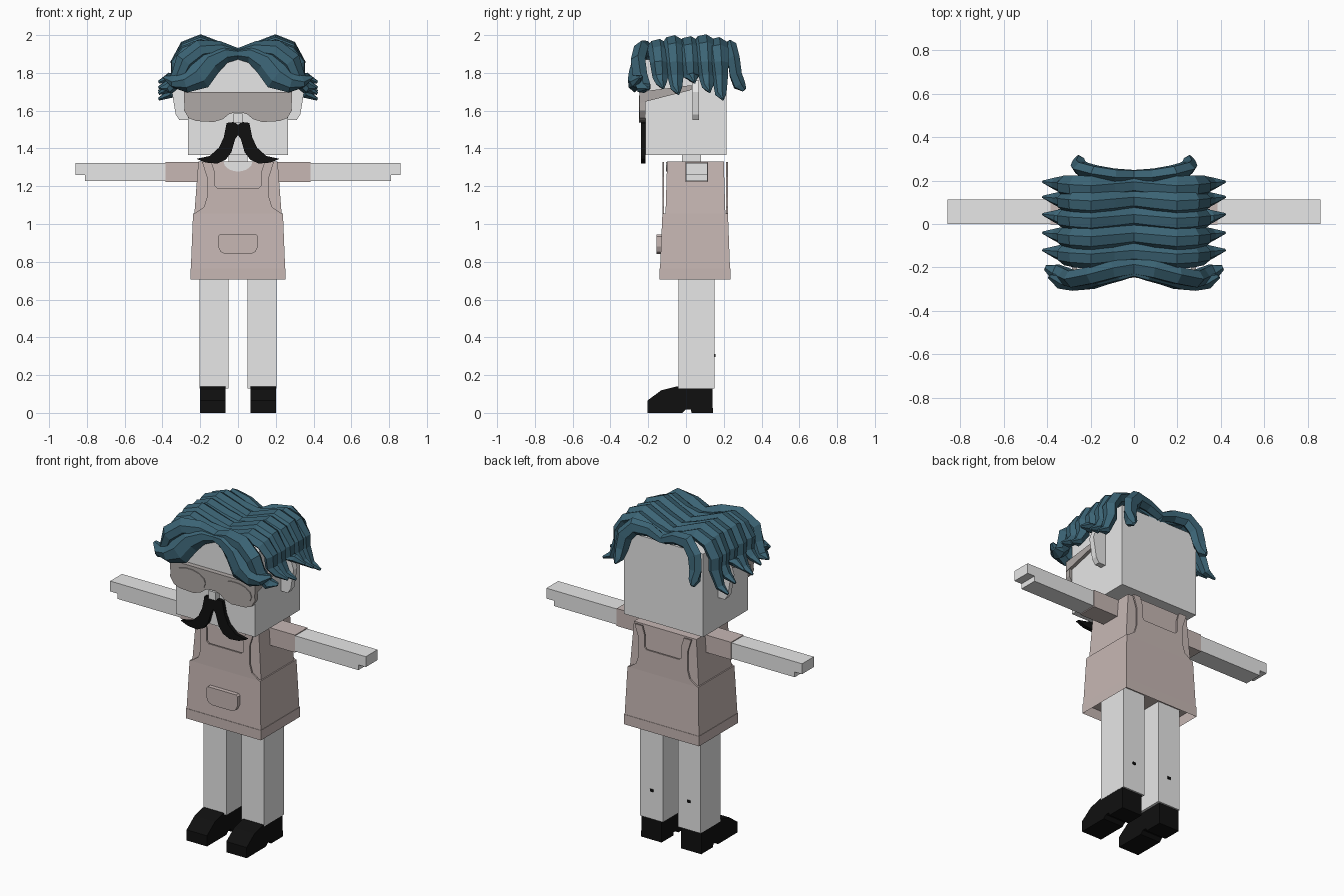
import bpy, bmesh, math
from mathutils import Vector

cube = bpy.data.objects.get("Cube")
if cube:
    bpy.data.objects.remove(cube, do_unlink=True)


def material(name, rgb):
    m = bpy.data.materials.new(name)
    m.use_nodes = True
    m.diffuse_color = (*rgb, 1)
    bsdf = m.node_tree.nodes["Principled BSDF"]
    bsdf.inputs["Base Color"].default_value = (*rgb, 1)
    bsdf.inputs["Roughness"].default_value = 0.8
    return m


PALE = material("pale grey", (0.8, 0.8, 0.8))
CLOTH = material("dusty brown", (0.57, 0.475, 0.455))
HAIR = material("teal hair", (0.044, 0.126, 0.176))
GLASS = material("tinted glass", (0.43, 0.395, 0.38))
BLACK = material("black", (0.005, 0.005, 0.005))


def finish(name, bm, mat, mirror=False):
    bmesh.ops.recalc_face_normals(bm, faces=bm.faces)
    me = bpy.data.meshes.new(name)
    bm.to_mesh(me)
    bm.free()
    me.materials.append(mat)
    ob = bpy.data.objects.new(name, me)
    bpy.context.collection.objects.link(ob)
    if mirror:
        ob.modifiers.new("Mirror", 'MIRROR').use_mirror_merge = False
    return ob


def loft(name, rings, mat, mirror=False, recess=0):
    """Skin equal-length rings of points and cap both ends."""
    bm = bmesh.new()
    rows = [[bm.verts.new(p) for p in ring] for ring in rings]
    n = len(rows[0])
    for a, b in zip(rows, rows[1:]):
        for i in range(n):
            j = (i + 1) % n
            bm.faces.new((a[i], a[j], b[j], b[i]))
    base = bm.faces.new(rows[0])
    bm.faces.new(rows[-1])
    if recess:
        bmesh.ops.inset_region(bm, faces=[base], thickness=0.025)
        bm.normal_update()
        ext = bmesh.ops.extrude_face_region(bm, geom=[base])
        moved = [v for v in ext["geom"] if isinstance(v, bmesh.types.BMVert)]
        bmesh.ops.translate(bm, verts=moved, vec=(0, 0, recess))
        if base.is_valid:
            bmesh.ops.delete(bm, geom=[base], context='FACES')
    return finish(name, bm, mat, mirror)


def rect(x0, x1, y0, y1, z):
    return [(x0, y0, z), (x1, y0, z), (x1, y1, z), (x0, y1, z)]


def box(name, x, y, z, mat, mirror=False):
    return loft(name, [rect(*x, *y, z[0]), rect(*x, *y, z[1])], mat, mirror)


def plate(name, pts, y0, y1, mat, mirror=False):
    """Outline in x, z given a thickness along y."""
    return loft(name, [[(x, y, z) for x, z in pts] for y in (y0, y1)], mat, mirror)


def both_sides(pts):
    return pts + [(-x, z) for x, z in reversed(pts)]


def lock(name, path, widths, thick, hint):
    """Faceted hair lock swept along a path, ending in a narrow tip."""
    pts = [Vector(p) for p in path]
    rings = []
    for i, p in enumerate(pts):
        t = (pts[min(i + 1, len(pts) - 1)] - pts[max(i - 1, 0)]).normalized()
        w = Vector(hint)
        w = (w - t * w.dot(t)).normalized()
        n = t.cross(w)
        hw = widths[i] / 2
        ht = thick / 2 * min(1, widths[i] / widths[0] + 0.1)
        rings.append([p + w * hw * a + n * ht * b for a, b in
                      ((-1, 0.1), (-0.5, 0.9), (0.3, 1), (1, 0.1), (0.5, -0.8), (-0.5, -0.8))])
    return loft(name, rings, HAIR, True)


# Head, neck, ears and nose
box("head", (-0.265, 0.265), (-0.215, 0.215), (1.365, 1.87), PALE)
box("neck", (-0.05, 0.05), (-0.02, 0.08), (1.28, 1.37), PALE)
plate("ear", [(0.26, 1.55), (0.31, 1.55), (0.33, 1.58), (0.35, 1.70), (0.33, 1.76), (0.26, 1.76)],
      0.035, 0.07, PALE, True)
box("nose", (-0.025, 0.025), (-0.25, -0.21), (1.535, 1.585), PALE)

# Moustache
plate("moustache", [(0, 1.525), (0.02, 1.54), (0.06, 1.535), (0.075, 1.46), (0.1, 1.405),
                    (0.15, 1.36), (0.22, 1.345), (0.17, 1.325), (0.11, 1.32), (0.065, 1.34),
                    (0.035, 1.38), (0.015, 1.45), (0, 1.47)], -0.237, -0.215, BLACK, True)

# Sunglasses
plate("glasses_frame", both_sides([(0, 1.7), (0.28, 1.7), (0.285, 1.6), (0.26, 1.56), (0.22, 1.545),
                                   (0.13, 1.54), (0.08, 1.555), (0.05, 1.58), (0.02, 1.59)]),
      -0.245, -0.215, GLASS)
lens = [(0.155 + 0.11 * math.cos(a), 1.62 + 0.062 * math.sin(a))
        for a in (math.tau * k / 14 for k in range(14))]
plate("lens", lens, -0.25, -0.243, GLASS, True)
loft("glasses_temple", [[(x, -0.245, 1.64), (x, -0.245, 1.70), (x, 0.03, 1.735), (x, 0.03, 1.71)]
                        for x in (0.263, 0.285)], GLASS, True)

# Hair: side locks running outwards from the parting
side_widths = [0.1, 0.11, 0.115, 0.11, 0.1, 0.085, 0.06, 0.012]
for k, (y, lift, tip) in enumerate([(-0.14, -0.015, 1.71), (-0.06, 0.005, 1.68), (0.025, 0, 1.74),
                                    (0.105, 0.01, 1.69), (0.175, -0.005, 1.65)]):
    path = [(0, y + 0.01, 1.885), (0.1, y, 1.915 + lift), (0.2, y - 0.01, 1.955 + lift),
            (0.275, y - 0.005, 1.925 + lift), (0.32, y, 1.85), (0.32, y + 0.005, 1.78),
            (0.36, y + 0.01, tip + 0.035), (0.42, y + 0.02, tip + 0.01)]
    lock("side_lock_%d" % (k + 1), path, side_widths, 0.075, (0, 1, 0.15))

# Hair: fringe over the forehead, and locks over the back of the head
lock("front_fringe",
     [(0, -0.205, 1.895), (0.07, -0.225, 1.9), (0.15, -0.245, 1.86), (0.21, -0.265, 1.785),
      (0.28, -0.27, 1.75), (0.34, -0.26, 1.755), (0.39, -0.24, 1.78)],
     [0.05, 0.1, 0.15, 0.16, 0.11, 0.07, 0.012], 0.075, (0.7, 0, 0.7))
lock("upper_fringe",
     [(0, -0.19, 1.9), (0.1, -0.21, 1.925), (0.2, -0.235, 1.92), (0.28, -0.25, 1.86),
      (0.31, -0.24, 1.78), (0.36, -0.22, 1.72), (0.41, -0.2, 1.72)],
     [0.06, 0.09, 0.11, 0.11, 0.09, 0.06, 0.012], 0.085, (0.7, 0, 0.7))
lock("back_lock",
     [(0, 0.22, 1.89), (0.09, 0.225, 1.925), (0.18, 0.24, 1.93), (0.235, 0.255, 1.87),
      (0.25, 0.265, 1.79), (0.255, 0.285, 1.735), (0.26, 0.31, 1.71)],
     [0.05, 0.08, 0.1, 0.1, 0.085, 0.06, 0.015], 0.07, (0.7, 0, 0.7))

# Shirt and flared apron skirt
loft("shirt", [rect(-0.235, 0.235, -0.11, 0.21, 1.0), rect(-0.21, 0.21, -0.1, 0.2, 1.33)], CLOTH)
loft("apron_skirt", [rect(-0.252, 0.252, -0.14, 0.235, 0.705),
                     rect(-0.238, 0.238, -0.125, 0.222, 1.055)], CLOTH, recess=0.06)
scoop = [(0.075 * math.cos(a), 1.328 + 0.05 * math.sin(a))
         for a in (math.pi + math.pi * k / 10 for k in range(11))]
plate("neckline", scoop, -0.107, -0.098, PALE)

# Apron bib with straps, front and back
bib = both_sides([(0.11, 1.19), (0.125, 1.205), (0.125, 1.28), (0.14, 1.328), (0.19, 1.328),
                  (0.165, 1.25), (0.165, 1.14), (0.18, 1.09), (0.235, 1.052)])
plate("front_bib", bib, -0.125, -0.116, CLOTH)
plate("back_bib", bib, 0.213, 0.222, CLOTH)

# Pocket
plate("pocket", both_sides([(0.095, 0.945), (0.105, 0.935), (0.105, 0.88), (0.092, 0.852),
                            (0.065, 0.84)]), -0.155, -0.125, CLOTH)

# Sleeves, arms and hands
box("sleeve", (0.2, 0.385), (-0.002, 0.117), (1.222, 1.328), CLOTH, True)
plate("arm", [(0.38, 1.228), (0.81, 1.228), (0.81, 1.26), (0.86, 1.26), (0.86, 1.323), (0.38, 1.323)],
      0, 0.113, PALE, True)

# Legs with a small mark on each calf
box("leg", (0.05, 0.203), (-0.04, 0.15), (0.13, 0.8), PALE, True)
box("calf_mark", (0.115, 0.135), (0.148, 0.155), (0.297, 0.312), BLACK, True)

# Shoes with a notched heel
shoe = [(-0.205, 0), (-0.205, 0.065), (-0.13, 0.12), (-0.05, 0.14), (0.14, 0.14), (0.142, 0),
        (0.03, 0), (0.025, 0.018), (0.0, 0.018), (-0.02, 0)]
loft("shoe", [[(x, y, z) for y, z in shoe] for x in (0.065, 0.202)], BLACK, True)
